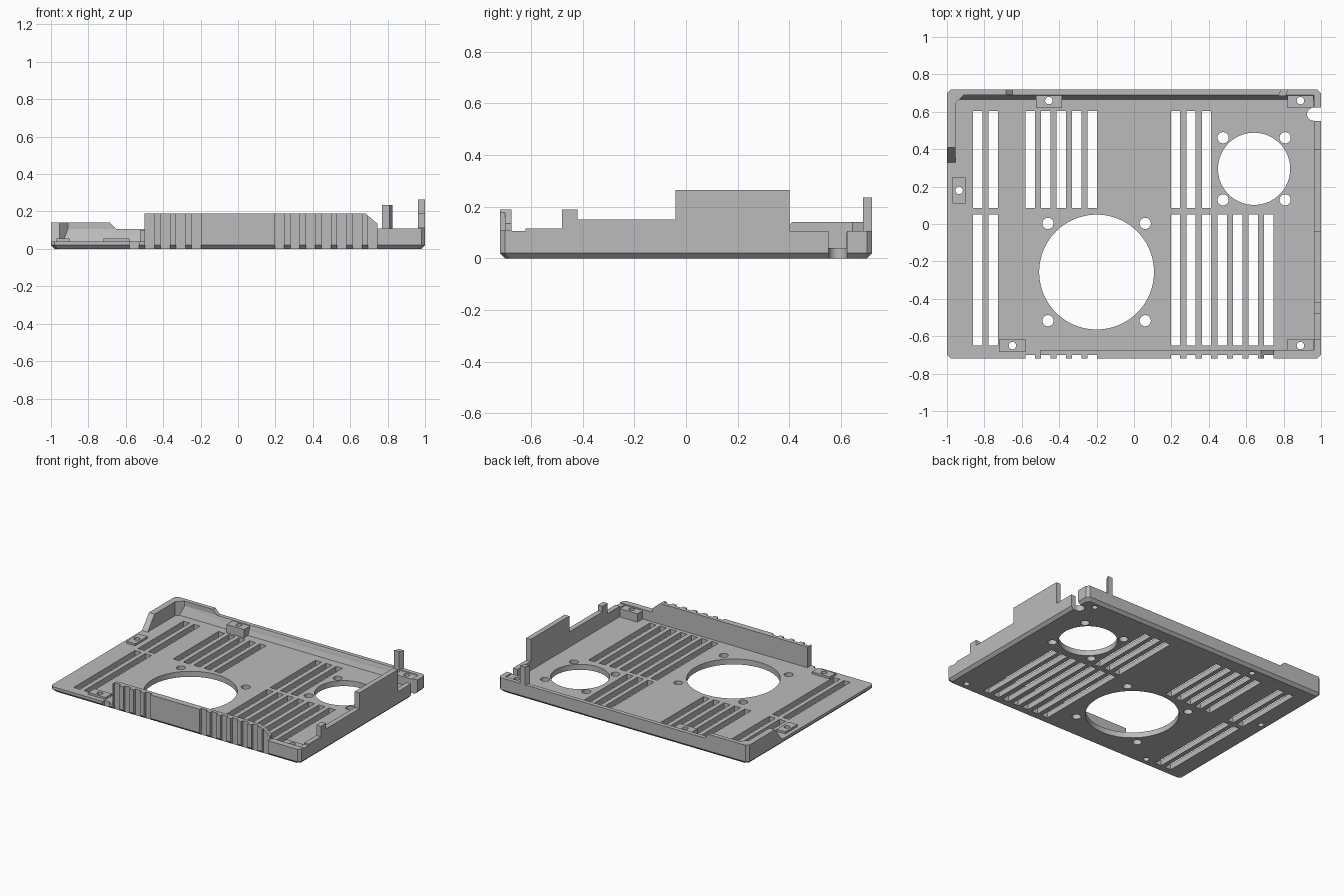
import bpy, bmesh, math

cube = bpy.data.objects.get("Cube")
if cube:
    bpy.data.objects.remove(cube, do_unlink=True)

grey = bpy.data.materials.new("plain grey")
grey.use_nodes = True
colour = (0.5, 0.5, 0.5, 1)
grey.diffuse_color = colour
grey.node_tree.nodes["Principled BSDF"].inputs["Base Color"].default_value = colour

FLOOR = 0.04
W, D, CH = 1.0, 0.72, 0.02


def add_prism(bm, pts, axis, lo, hi):
    """Extrude a 2D outline along an axis; the outline uses the other two axes in order."""
    def place(p, h):
        c = list(p)
        c.insert("xyz".index(axis), h)
        return bm.verts.new(c)
    a = [place(p, lo) for p in pts]
    b = [place(p, hi) for p in pts]
    faces = [bm.faces.new(a), bm.faces.new(b[::-1])]
    for i in range(len(pts)):
        j = (i + 1) % len(pts)
        faces.append(bm.faces.new((a[i], b[i], b[j], a[j])))
    bmesh.ops.recalc_face_normals(bm, faces=faces)


def rect(x0, x1, y0, y1):
    return [(x0, y0), (x1, y0), (x1, y1), (x0, y1)]


def circle(x, y, r, n=64):
    return [(x + r * math.cos(math.tau * i / n), y + r * math.sin(math.tau * i / n)) for i in range(n)]


def octagon(w, d, c):
    return [(c - w, -d), (w - c, -d), (w, c - d), (w, d - c), (w - c, d), (c - w, d), (-w, d - c), (-w, c - d)]


def finish(name, bm):
    me = bpy.data.meshes.new(name)
    bm.to_mesh(me)
    bm.free()
    me.materials.append(grey)
    ob = bpy.data.objects.new(name, me)
    bpy.context.collection.objects.link(ob)
    return ob


def prism(name, pts, axis, lo, hi):
    bm = bmesh.new()
    add_prism(bm, pts, axis, lo, hi)
    return finish(name, bm)


# Floor plate with chamfered lower edge
bm = bmesh.new()
rings = [[bm.verts.new((x, y, z)) for x, y in octagon(W - s, D - s, CH)]
         for s, z in ((CH, 0), (0, CH), (0, FLOOR))]
for low, high in zip(rings, rings[1:]):
    for i in range(len(low)):
        j = (i + 1) % len(low)
        bm.faces.new((low[i], low[j], high[j], high[i]))
bm.faces.new(rings[0][::-1])
bm.faces.new(rings[-1])
bmesh.ops.recalc_face_normals(bm, faces=bm.faces)
plate = finish("floor_plate", bm)

# Walls, drawn oversize and trimmed to the outline
walls = [
    prism("front_wall", [(-0.5, FLOOR), (-0.5, 0.19), (0.68, 0.19), (0.745, 0.135), (0.745, 0.11),
                         (1.05, 0.11), (1.05, FLOOR)], "y", -0.75, -0.675),
    prism("left_side_wall", [(-0.75, FLOOR), (-0.75, 0.105), (-0.62, 0.105), (-0.62, 0.115), (-0.48, 0.115),
                             (-0.48, 0.19), (-0.42, 0.19), (-0.42, 0.15), (-0.04, 0.15), (-0.04, 0.265),
                             (0.4, 0.265), (0.4, 0.105), (0.75, 0.105), (0.75, FLOOR)], "x", 0.963, 1.05),
    prism("back_wall", [(0.75, FLOOR), (0.75, 0.105), (0.69, 0.105), (0.665, FLOOR)], "x", -1.05, 1.05),
    prism("back_wall_raised", [(-1.05, 0.1), (-1.05, 0.14), (-0.685, 0.14), (-0.65, 0.105), (-0.65, 0.1)],
          "y", 0.69, 0.75),
    prism("right_side_wall", [(0.33, FLOOR), (0.41, 0.14), (0.75, 0.14), (0.75, FLOOR)], "x", -1.05, -0.955),
    prism("corner_gusset", [(-0.96, 0.7), (-0.96, 0.64), (-0.9, 0.7)], "z", FLOOR, 0.14),
    prism("back_post", [(0.77, 0.685), (0.81, 0.685), (0.84, 0.75), (0.8, 0.75)], "z", 0.1, 0.235),
]

# Screw bosses: centre, half sizes, top height
screws = []
bosses = []
for name, x, y, hx, hy, top in (
        ("front_right_boss", -0.65, -0.65, 0.07, 0.035, 0.055),
        ("front_left_boss", 0.89, -0.65, 0.07, 0.035, 0.1),
        ("back_left_boss", 0.89, 0.66, 0.07, 0.04, 0.1),
        ("back_middle_boss", -0.455, 0.66, 0.07, 0.04, 0.1),
        ("right_side_boss", -0.935, 0.18, 0.035, 0.07, 0.055)):
    bosses.append(prism(name, rect(x - hx, x + hx, y - hy, y + hy), "z", FLOOR, top))
    screws.append((x, y))

# Cutter for vents, fan openings, screw holes, outer grooves and cable notch
bm = bmesh.new()


def cut(pts):
    add_prism(bm, pts, "z", -0.1, 0.4)


PITCH, HALF = 0.083, 0.025
side = [-0.835 + PITCH * i for i in range(2)]
middle = [-0.555 + PITCH * i for i in range(5)]
far = [0.222 + PITCH * i for i in range(7)]
for x in side + middle + far[:3]:
    cut(rect(x - HALF, x + HALF, 0.085, 0.605))
for x in side + far:
    cut(rect(x - HALF, x + HALF, -0.65, 0.05))
for x in middle + far:
    cut(rect(x - HALF, x + HALF, -0.8, -0.7))
for x, y, r, s in ((-0.2, -0.257, 0.307, 0.26), (0.642, 0.295, 0.193, 0.166)):
    cut(circle(x, y, r, 96))
    for sx in (-s, s):
        for sy in (-s, s):
            cut(circle(x + sx, y + sy, 0.03, 32))
for x, y in screws:
    cut(circle(x, y, 0.02, 24))
arc = [(0.96 + 0.035 * math.cos(t), 0.587 + 0.035 * math.sin(t))
       for t in (math.pi * (0.5 + i / 16) for i in range(17))]
cut(arc + [(1.1, 0.552), (1.1, 0.622)])
cutter = finish("opening_cutter", bm)
envelope = prism("outline_cutter", octagon(W, D, CH), "z", -0.05, 0.5)


def boolean(ob, tool, operation):
    mod = ob.modifiers.new(operation.lower(), "BOOLEAN")
    mod.object, mod.operation, mod.solver = tool, operation, "EXACT"


for ob in walls:
    boolean(ob, envelope, "INTERSECT")
for ob in [plate] + walls + bosses:
    boolean(ob, cutter, "DIFFERENCE")

# Bake the cuts, then drop the helpers
bpy.context.view_layer.update()
deps = bpy.context.evaluated_depsgraph_get()
parts = [plate] + walls + bosses
baked = [bpy.data.meshes.new_from_object(ob.evaluated_get(deps)) for ob in parts]
for ob, me in zip(parts, baked):
    ob.modifiers.clear()
    ob.data = me
for helper in (cutter, envelope):
    bpy.data.objects.remove(helper, do_unlink=True)

# Smooth only the round openings
for ob in bpy.context.selected_objects:
    ob.select_set(False)
for ob in parts:
    ob.select_set(True)
bpy.context.view_layer.objects.active = plate
bpy.ops.object.shade_smooth_by_angle(angle=math.radians(25))
